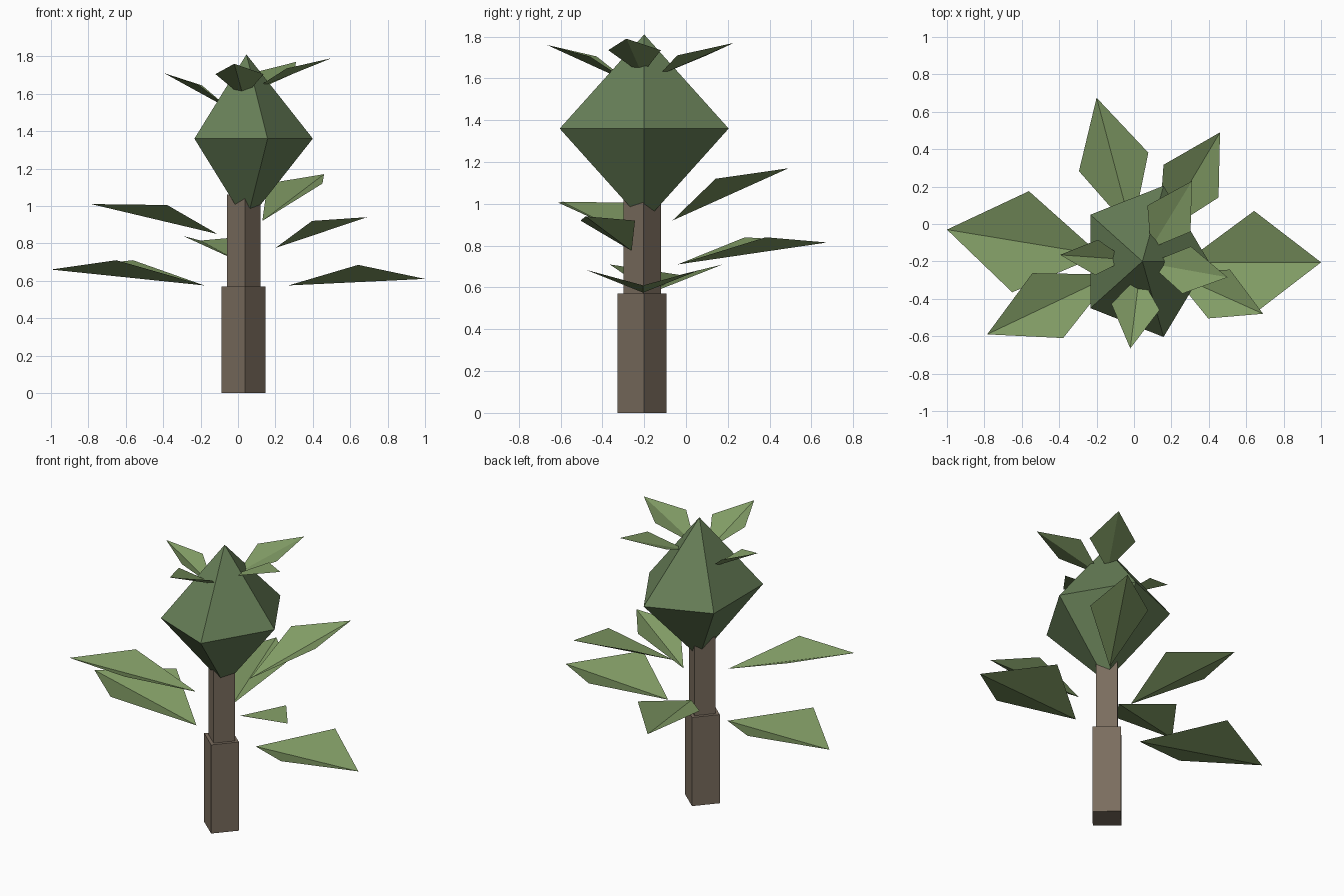
import bpy
from math import cos, sin, pi
from mathutils import Vector

if "Cube" in bpy.data.objects:
    bpy.data.objects.remove(bpy.data.objects["Cube"])


def material(name, rgb):
    m = bpy.data.materials.new(name)
    m.diffuse_color = (*rgb, 1)
    m.use_nodes = True
    m.node_tree.nodes["Principled BSDF"].inputs["Base Color"].default_value = m.diffuse_color
    return m


bark = material("bark", (0.20, 0.155, 0.115))
crown_green = material("crown_green", (0.135, 0.21, 0.095))
leaf_green = material("leaf_green", (0.22, 0.33, 0.13))


def mesh_object(name, verts, faces, mat):
    me = bpy.data.meshes.new(name)
    me.from_pydata([tuple(v) for v in verts], [], faces)
    me.materials.append(mat)
    ob = bpy.data.objects.new(name, me)
    bpy.context.collection.objects.link(ob)
    return ob


def trunk_section(name, radius, z0, z1):
    bpy.ops.mesh.primitive_cylinder_add(vertices=4, radius=radius, depth=z1 - z0,
                                        location=(0.03, -0.21, (z0 + z1) / 2),
                                        rotation=(0, 0, 0.07))
    ob = bpy.context.object
    ob.name = name
    ob.data.materials.append(bark)


def leaf(name, base, tip, half_width, side_z, frac):
    """Two triangles folded along the midrib, sides raised to side_z."""
    base, tip = Vector(base), Vector(tip)
    axis = tip - base
    perp = Vector((-axis.y, axis.x, 0)).normalized() * half_width
    mid = base + axis * frac
    left, right = mid + perp, mid - perp
    left.z = right.z = side_z
    mesh_object(name, [base, right, tip, left], [(0, 1, 2), (0, 2, 3)], leaf_green)


# Trunk: thick lower post, thinner upper post running into the crown
trunk_section("lower_trunk", 0.118, 0, 0.57)
trunk_section("upper_trunk", 0.09, 0.57, 1.06)

# Crown: five-sided double pyramid, narrower across x
n = 5
ring = [(0.05 + 0.35 * cos(2 * pi * i / n), -0.2 + 0.425 * sin(2 * pi * i / n), 1.36)
        for i in range(n)]
faces = [(i, (i + 1) % n, n) for i in range(n)]
faces += [((i + 1) % n, i, n + 1) for i in range(n)]
mesh_object("crown", ring + [(0.045, -0.2, 1.81), (0.045, -0.2, 0.91)], faces, crown_green)

# Large leaves around the trunk: base, tip, half width, side height, side position
trunk_leaves = [
    ((-0.18, -0.165, 0.575), (-1.0, -0.03, 0.66), 0.274, 0.71, 0.52),
    ((0.27, -0.205, 0.575), (1.0, -0.205, 0.61), 0.275, 0.685, 0.51),
    ((0.20, -0.26, 0.775), (0.69, -0.48, 0.94), 0.143, 0.92, 0.52),
    ((-0.11, -0.27, 0.85), (-0.785, -0.59, 1.01), 0.192, 1.005, 0.52),
    ((-0.01, -0.04, 0.71), (-0.20, 0.675, 0.815), 0.192, 0.84, 0.52),
    ((0.13, -0.065, 0.92), (0.46, 0.49, 1.17), 0.171, 1.12, 0.53),
]
for i, args in enumerate(trunk_leaves):
    leaf(f"trunk_leaf_{i + 1}", *args)

# Small leaves sprouting from the top of the crown
top_leaves = [
    ((-0.04, -0.19, 1.515), (-0.395, -0.165, 1.71), 0.095, 1.645, 0.45),
    ((0.08, -0.21, 1.62), (0.50, -0.285, 1.79), 0.128, 1.735, 0.48),
    ((0.03, -0.27, 1.58), (-0.02, -0.665, 1.76), 0.13, 1.705, 0.44),
    ((0.09, -0.13, 1.615), (0.31, 0.23, 1.77), 0.135, 1.71, 0.44),
]
for i, args in enumerate(top_leaves):
    leaf(f"top_leaf_{i + 1}", *args)
